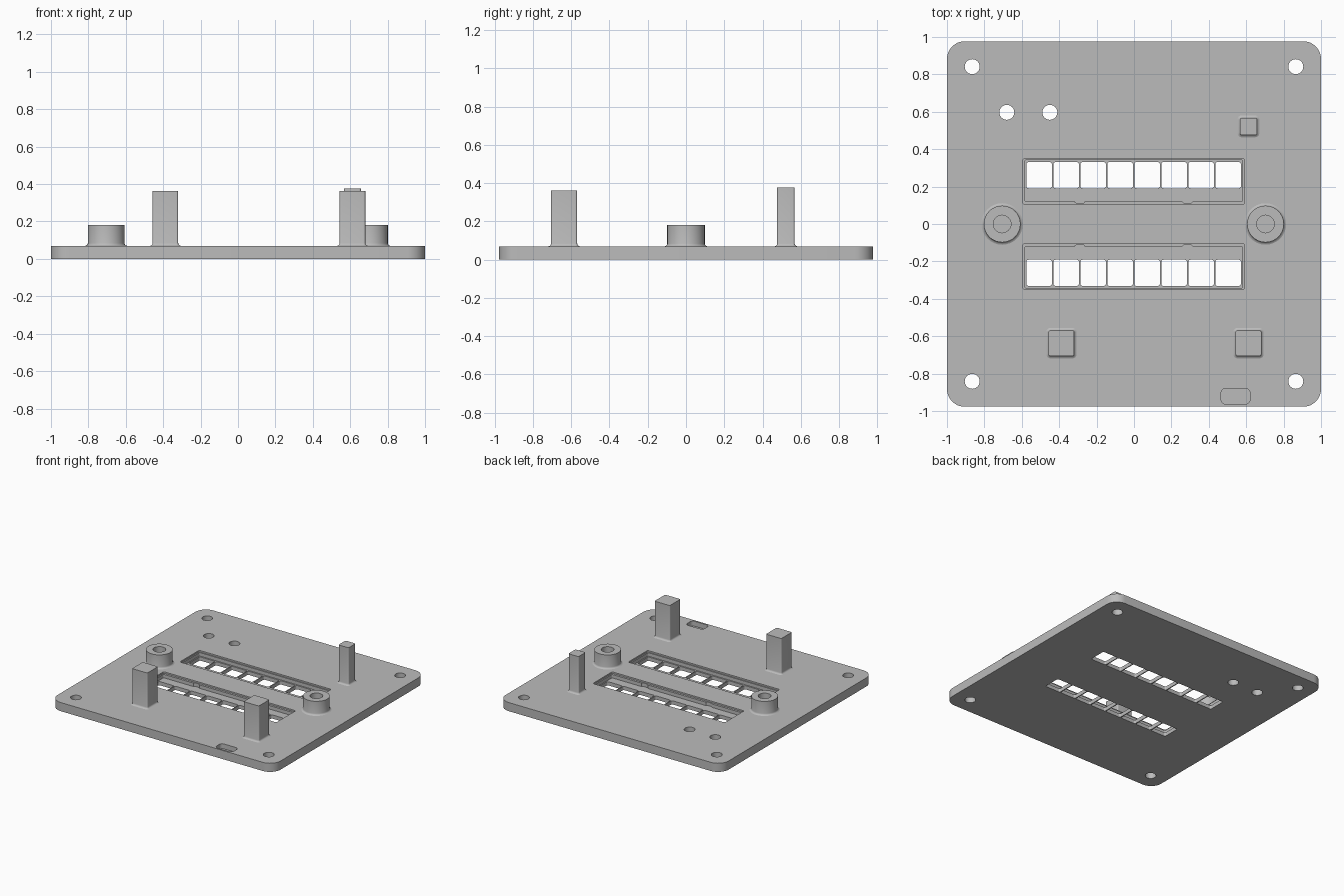
import bpy
import bmesh
from math import cos, sin, pi, radians

old = bpy.data.objects.get("Cube")
if old:
    bpy.data.objects.remove(old, do_unlink=True)

grey = bpy.data.materials.new("matte grey")
grey.use_nodes = True
grey.diffuse_color = (0.5, 0.5, 0.5, 1)
grey.node_tree.nodes["Principled BSDF"].inputs["Base Color"].default_value = (0.5, 0.5, 0.5, 1)

TOP = 0.07       # upper face of the plate
FLOOR = 0.03     # floor of the display pockets
STEPS = 8        # segments per rounded corner


def outline(cx, cy, w, d, r):
    """Rounded rectangle; a circle when r is half the size."""
    pts = []
    for k, (sx, sy) in enumerate([(1, 1), (-1, 1), (-1, -1), (1, -1)]):
        for i in range(STEPS + 1):
            a = (k + i / STEPS) * pi / 2
            pts.append((cx + sx * (w / 2 - r) + r * cos(a),
                        cy + sy * (d / 2 - r) + r * sin(a)))
    return pts


def loft(name, cx, cy, w, d, r, levels):
    """Capped solid through (height, outward growth) levels."""
    bm = bmesh.new()
    rings = []
    for z, g in levels:
        pts = outline(cx, cy, w + 2 * g, d + 2 * g, r + g)
        rings.append([bm.verts.new((x, y, z)) for x, y in pts])
    n = len(rings[0])
    for a, b in zip(rings, rings[1:]):
        for i in range(n):
            j = (i + 1) % n
            bm.faces.new((a[i], a[j], b[j], b[i]))
    bm.faces.new(rings[0][::-1])
    bm.faces.new(rings[-1])
    bmesh.ops.remove_doubles(bm, verts=bm.verts, dist=0.00001)
    bmesh.ops.recalc_face_normals(bm, faces=bm.faces)
    mesh = bpy.data.meshes.new(name)
    bm.to_mesh(mesh)
    bm.free()
    mesh.materials.append(grey)
    obj = bpy.data.objects.new(name, mesh)
    bpy.context.scene.collection.objects.link(obj)
    return obj


def activate(obj):
    bpy.ops.object.select_all(action='DESELECT')
    obj.select_set(True)
    bpy.context.view_layer.objects.active = obj


def cut(cx, cy, w, d, r, bottom=-0.05):
    """Subtract a rounded opening from the plate."""
    cutter = loft("cutter", cx, cy, w, d, r, [(bottom, 0), (0.12, 0)])
    cutter.hide_render = True
    activate(plate)
    mod = plate.modifiers.new("opening", 'BOOLEAN')
    mod.operation = 'DIFFERENCE'
    mod.solver = 'EXACT'
    mod.object = cutter
    bpy.ops.object.modifier_apply(modifier=mod.name)
    bpy.data.objects.remove(cutter, do_unlink=True)


# Base plate
plate = loft("base_plate", 0, 0, 2, 1.954, 0.095, [(0, 0), (TOP, 0)])

# Screw holes in the corners and two button holes
for x in (-0.865, 0.865):
    for y in (-0.841, 0.841):
        cut(x, y, 0.08, 0.08, 0.04)
for x in (-0.68, -0.45):
    cut(x, 0.597, 0.08, 0.08, 0.04)

# Blind slot near the front edge
cut(0.543, -0.921, 0.155, 0.084, 0.025, FLOOR)

# Two stepped display pockets, each with clip notches and eight windows
for side in (-1, 1):
    cut(-0.002, side * 0.227, 1.184, 0.248, 0.012, TOP - 0.012)
    cut(-0.002, side * 0.231, 1.164, 0.222, 0.008, FLOOR)
    for x in (-0.29, 0.286):
        cut(x, side * 0.135, 0.06, 0.05, 0.02, FLOOR)
    for i in range(8):
        cut(-0.002 + (i - 3.5) * 0.1443, side * 0.261, 0.137, 0.14, 0.012)

# Flared foot shared by everything that stands on the plate
foot = [(TOP - 0.01, 0.013), (TOP, 0.013), (TOP + 0.003, 0.006),
        (TOP + 0.007, 0.002), (TOP + 0.014, 0)]

parts = [plate]

# Hollow round standoffs
for side, x in (("right", -0.705), ("left", 0.703)):
    parts.append(loft(side + "_standoff", x, 0, 0.196, 0.196, 0.098,
                      foot + [(0.182, 0), (0.182, -0.051), (TOP + 0.005, -0.051)]))

# Square support posts
for name, x, y, w, h in (("front_right_post", -0.388, -0.637, 0.137, 0.362),
                         ("front_left_post", 0.612, -0.637, 0.137, 0.362),
                         ("back_left_post", 0.612, 0.522, 0.091, 0.376)):
    parts.append(loft(name, x, y, w, w, 0.01, foot + [(h, 0)]))

for obj in parts:
    activate(obj)
    bpy.ops.object.shade_smooth_by_angle(angle=radians(30))
